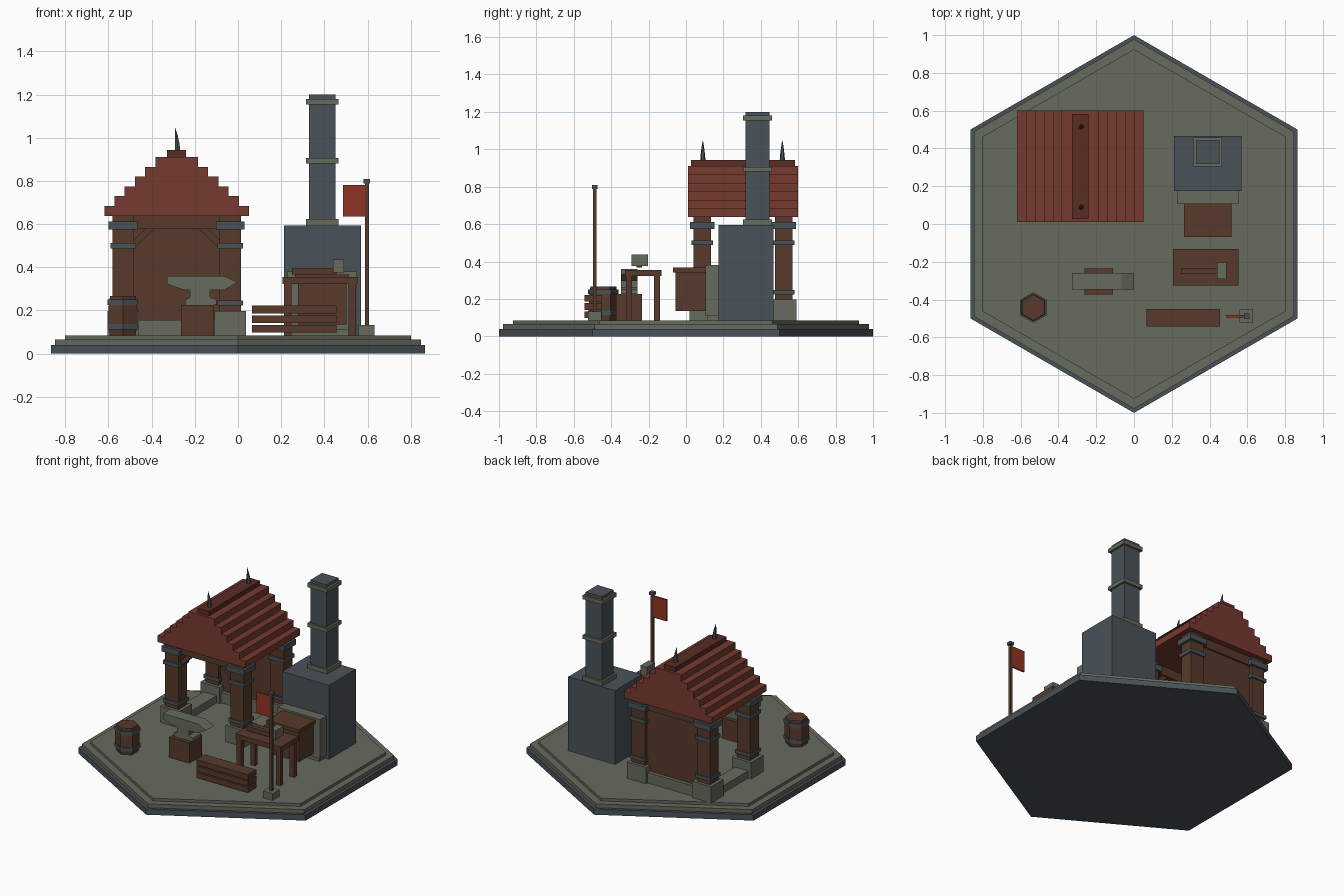
import bpy, bmesh, math

if "Cube" in bpy.data.objects:
    bpy.data.objects.remove(bpy.data.objects["Cube"])


def material(name, rgb):
    m = bpy.data.materials.new(name)
    m.diffuse_color = (*rgb, 1)
    m.use_nodes = True
    m.node_tree.nodes["Principled BSDF"].inputs["Base Color"].default_value = m.diffuse_color
    return m


STONE = material("olive stone", (0.135, 0.145, 0.11))
SLATE = material("slate", (0.068, 0.085, 0.098))
WOOD = material("brown wood", (0.095, 0.042, 0.024))
ROOF = material("roof red", (0.18, 0.042, 0.028))
RIDGE = material("ridge dark red", (0.10, 0.026, 0.017))
FLAG = material("flag red", (0.28, 0.034, 0.018))


def finish(name, bm, mat):
    bmesh.ops.recalc_face_normals(bm, faces=bm.faces[:])
    me = bpy.data.meshes.new(name)
    bm.to_mesh(me)
    bm.free()
    me.materials.append(mat)
    ob = bpy.data.objects.new(name, me)
    bpy.context.collection.objects.link(ob)
    return ob


def box(name, x, y, z, mat):
    """Box from (min, max) ranges."""
    bm = bmesh.new()
    bmesh.ops.create_cube(bm, size=1)
    for v in bm.verts:
        for i, (a, b) in enumerate((x, y, z)):
            v.co[i] = a if v.co[i] < 0 else b
    return finish(name, bm, mat)


def block(name, cx, cy, w, d, z, mat):
    """Box centred on a point in plan."""
    return box(name, (cx - w / 2, cx + w / 2), (cy - d / 2, cy + d / 2), z, mat)


def lathe(name, profile, mat, sides=6, centre=(0, 0), lean=None):
    """Stack of regular rings (radius, z), capped at both ends."""
    bm = bmesh.new()
    rings = []
    for r, z in profile:
        dx = lean(z) if lean else 0
        rings.append([bm.verts.new((centre[0] + dx + r * math.sin(math.tau * i / sides),
                                    centre[1] + r * math.cos(math.tau * i / sides), z))
                      for i in range(sides)])
    for lo, hi in zip(rings, rings[1:]):
        for i in range(sides):
            j = (i + 1) % sides
            bm.faces.new((lo[i], lo[j], hi[j], hi[i]))
    bm.faces.new(rings[0])
    bm.faces.new(rings[-1])
    return finish(name, bm, mat)


def extrude_xz(name, pts, y0, y1, mat):
    """Front profile pushed through in depth."""
    bm = bmesh.new()
    f = bm.faces.new([bm.verts.new((x, y0, z)) for x, z in pts])
    out = bmesh.ops.extrude_face_region(bm, geom=[f])["geom"]
    for v in out:
        if isinstance(v, bmesh.types.BMVert):
            v.co.y = y1
    return finish(name, bm, mat)


G = 0.085  # ground level

# Hexagonal base
lathe("base_rim", [(1, 0), (1, 0.04)], SLATE)
lathe("base_step", [(0.978, 0.04), (0.978, 0.066)], STONE)
lathe("base_floor", [(0.925, 0.066), (0.925, G)], STONE)

# Pavilion posts with plinths and bands
CX, CY = -0.284, 0.305
for sx in (-1, 1):
    for sy in (-1, 1):
        px, py = CX + sx * 0.248, CY + sy * 0.218
        block("plinth", px, py, 0.146, 0.135, (G, 0.197), STONE)
        block("post", px, py, 0.1, 0.095, (0.19, 0.64), WOOD)
        for w, z in ((0.134, (0.574, 0.612)), (0.118, (0.487, 0.513)), (0.118, (0.224, 0.247))):
            block("post_band", px, py, w, w - 0.005, z, SLATE)

# Beams and corner braces, front and back
for sy in (-1, 1):
    y = CY + sy * 0.218
    block("beam", CX, y, 0.58, 0.07, (0.577, 0.64), WOOD)
    for sx in (-1, 1):
        pts = [(CX + sx * a, z) for a, z in
               ((0.2, 0.525), (0.2, 0.485), (0.1, 0.58), (0.145, 0.58))]
        extrude_xz("brace", pts, y - 0.025, y + 0.025, WOOD)

# Back wall and low sills
block("back_wall", CX, CY + 0.218, 0.42, 0.05, (0.15, 0.6), WOOD)
block("back_sill", CX, CY + 0.218, 0.42, 0.1, (G, 0.157), STONE)
for sx in (-1, 1):
    block("side_sill", CX + sx * 0.248, CY, 0.1, 0.34, (G, 0.135), STONE)

# Stepped roof, ridge and finials
STEP = 0.0455
for i in range(6):
    block("roof_course", CX, CY, 0.67 - i * 0.0945, 0.59,
          (0.638 + i * STEP, 0.638 + (i + 1) * STEP), ROOF)
block("ridge", CX, CY, 0.088, 0.555, (0.91, 0.942), RIDGE)
for y in (0.09, 0.515):
    lathe("finial", [(0.014, 0.942), (0.012, 0.97), (0.007, 1.01), (0.0008, 1.047)], SLATE,
          centre=(CX + 0.004, y), lean=lambda z: -1.1 * (z - 0.942) ** 2)

# Forge, chimney and firebox
box("forge", (0.213, 0.57), (0.175, 0.467), (G, 0.594), SLATE)
block("chimney", 0.39, 0.382, 0.124, 0.128, (0.59, 1.2), SLATE)
for z in ((0.594, 0.624), (0.88, 0.906), (1.153, 1.18)):
    block("chimney_band", 0.39, 0.382, 0.152, 0.154, z, STONE)
box("forge_mouth", (0.228, 0.552), (0.105, 0.175), (G + 0.025, 0.38), STONE)
box("mouth_foot", (0.24, 0.54), (0.115, 0.175), (G, 0.115), STONE)
box("firebox", (0.278, 0.502), (-0.055, 0.105), (0.135, 0.342), WOOD)
box("firebox_lid", (0.265, 0.515), (-0.07, 0.105), (0.342, 0.367), WOOD)

# Work table with hammer
box("table_top", (0.207, 0.553), (-0.325, -0.132), (0.322, 0.355), WOOD)
for x in (0.231, 0.529):
    for y in (-0.305, -0.155):
        block("table_leg", x, y, 0.034, 0.03, (G, 0.322), WOOD)
box("hammer_handle", (0.25, 0.455), (-0.265, -0.235), (0.367, 0.397), WOOD)
box("hammer_head", (0.44, 0.49), (-0.292, -0.203), (0.375, 0.437), STONE)

# Anvil on a stump
box("stump", (-0.263, -0.11), (-0.373, -0.235), (G, 0.225), WOOD)
extrude_xz("anvil", [(-0.328, 0.36), (-0.065, 0.36), (0, 0.33), (-0.065, 0.295),
                     (-0.13, 0.295), (-0.13, 0.262), (-0.1, 0.25), (-0.1, 0.225),
                     (-0.245, 0.225), (-0.245, 0.25), (-0.222, 0.262), (-0.222, 0.295),
                     (-0.25, 0.295), (-0.328, 0.322)], -0.348, -0.26, STONE)

# Six-sided barrel
BC = (-0.533, -0.442)
lathe("barrel", [(0.068, G), (0.077, 0.14), (0.077, 0.21), (0.069, 0.267)], WOOD, centre=BC)
for z in (0.112, 0.225):
    lathe("barrel_band", [(0.081, z), (0.081, z + 0.025)], SLATE, centre=BC)

# Stacked planks
for i in range(3):
    z = 0.098 + i * 0.044
    box("plank", (0.065, 0.455), (-0.543, -0.45), (z, z + 0.036), WOOD)

# Flag on a pole
block("flag_foot", 0.595, -0.488, 0.072, 0.074, (G, 0.132), STONE)
block("flag_pole", 0.597, -0.488, 0.017, 0.017, (0.13, 0.79), WOOD)
block("pole_cap", 0.597, -0.488, 0.03, 0.03, (0.788, 0.808), SLATE)
box("flag", (0.487, 0.59), (-0.494, -0.482), (0.635, 0.782), FLAG)
